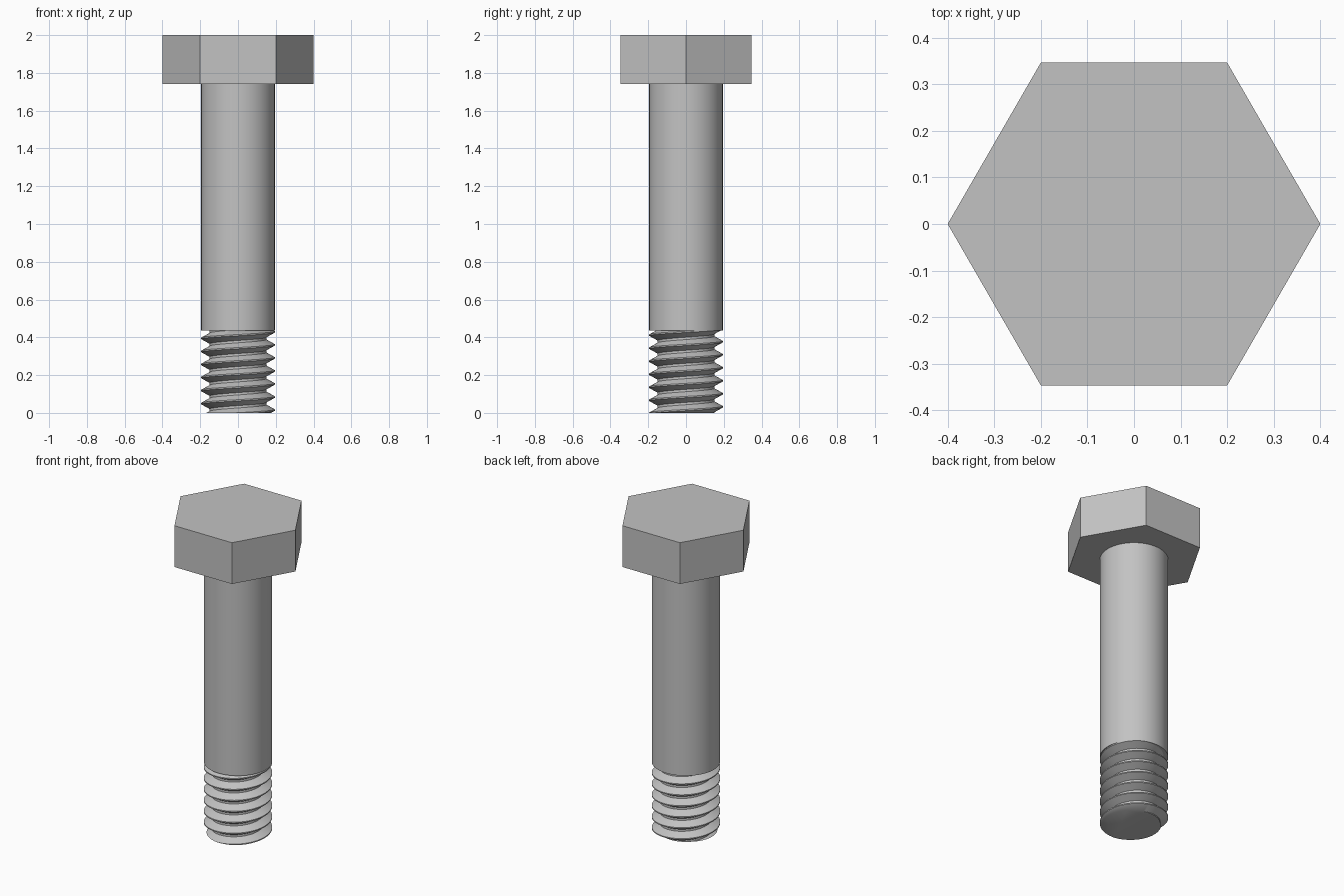
import bpy, bmesh
from math import tau, cos, sin, radians

if "Cube" in bpy.data.objects:
    bpy.data.objects.remove(bpy.data.objects["Cube"], do_unlink=True)

SHANK_R, ROOT_R = 0.195, 0.15
HEAD_R = 0.4
THREAD_TOP, HEAD_BASE, TOP = 0.437, 1.74, 2.0
PITCH, START = 0.069, 0.015
SIDES = 72

steel = bpy.data.materials.new("steel grey")
steel.use_nodes = True
colour = (0.545, 0.545, 0.545, 1)
steel.diffuse_color = colour
steel.node_tree.nodes["Principled BSDF"].inputs["Base Color"].default_value = colour


def finish(obj, name):
    obj.name = name
    obj.data.materials.append(steel)
    bpy.ops.object.select_all(action="DESELECT")
    obj.select_set(True)
    bpy.context.view_layer.objects.active = obj
    bpy.ops.object.shade_smooth_by_angle(angle=radians(30))


def prism(name, sides, radius, low, high, turn=0):
    bpy.ops.mesh.primitive_cylinder_add(
        vertices=sides, radius=radius, depth=high - low,
        location=(0, 0, (low + high) / 2), rotation=(0, 0, turn))
    finish(bpy.context.object, name)


def thread_radius(turns, z):
    """Radius of the ridge at an angle (in turns) and height."""
    phase = (z - START) / PITCH - turns
    offset = abs(phase - round(phase))
    slope = min(max((offset - 0.05) / 0.36, 0), 1)
    return SHANK_R + (ROOT_R - SHANK_R) * slope


def thread(name):
    bm = bmesh.new()
    stops = (-0.41, -0.05, 0.05, 0.41)     # root, crest, crest, root
    levels = [n + s for n in range(-2, 9) for s in stops]
    rows = []
    # Rows follow the helix and are trimmed flat at both ends
    for level in levels:
        row = []
        for i in range(SIDES + 1):
            turns = i / SIDES
            z = START + PITCH * (level + turns)
            z = min(max(z, 0), THREAD_TOP)
            r = thread_radius(turns, z)
            row.append(bm.verts.new((r * cos(tau * turns), r * sin(tau * turns), z)))
        rows.append(row)
    for low, high in zip(rows, rows[1:]):
        for i in range(SIDES):
            bm.faces.new((low[i], low[i + 1], high[i + 1], high[i]))
    bmesh.ops.remove_doubles(bm, verts=bm.verts, dist=0.0002)
    bmesh.ops.dissolve_degenerate(bm, edges=bm.edges, dist=0.0001)
    # Close both ends
    bmesh.ops.holes_fill(bm, edges=[e for e in bm.edges if e.is_boundary], sides=0)
    bmesh.ops.recalc_face_normals(bm, faces=bm.faces)
    mesh = bpy.data.meshes.new(name)
    bm.to_mesh(mesh)
    bm.free()
    obj = bpy.data.objects.new(name, mesh)
    bpy.context.collection.objects.link(obj)
    finish(obj, name)


# Hexagonal head with points on the x axis
prism("hex_head", 6, HEAD_R, HEAD_BASE, TOP, radians(30))
# Plain round shank
prism("shank", SIDES, SHANK_R, THREAD_TOP, HEAD_BASE)
# Right-handed thread
thread("thread")
